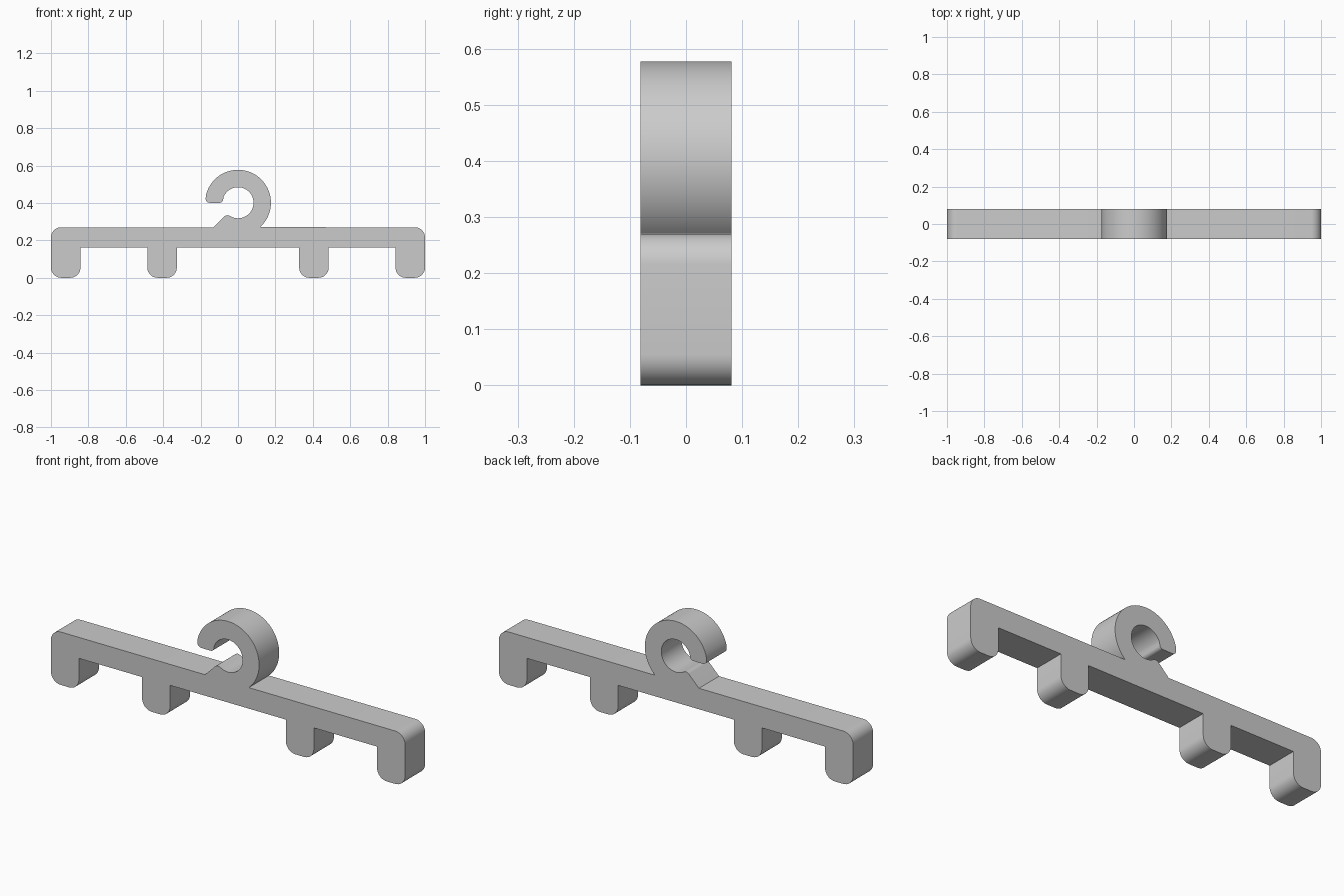
import bpy
import bmesh
from math import cos, sin, tan, radians
from mathutils import Vector

cube = bpy.data.objects.get("Cube")
if cube:
    bpy.data.objects.remove(cube, do_unlink=True)

DEPTH = 0.162
TOP, UNDER = 0.27, 0.163          # bar top and underside
LEG, ROUND = 0.158, 0.055         # leg width and corner radius
HOOK_Z, OUTER, INNER = 0.401, 0.176, 0.083


def arc(radius, start, end, steps):
    """Points of a hook arc, as sharp outline corners."""
    angles = [radians(start + (end - start) * i / steps) for i in range(steps + 1)]
    return [(radius * cos(a), HOOK_Z + radius * sin(a), 0) for a in angles]


def fillet(corners, steps=10):
    """Round each (x, z, radius) corner of a closed outline."""
    out = []
    for i, (x, z, r) in enumerate(corners):
        p = Vector((x, z))
        if r == 0:
            out.append(p)
            continue
        a = (Vector(corners[i - 1][:2]) - p).normalized()
        b = (Vector(corners[(i + 1) % len(corners)][:2]) - p).normalized()
        half = a.angle(b) / 2
        centre = p + (a + b).normalized() * (r / sin(half))
        start = (p + a * (r / tan(half)) - centre).normalized()
        end = (p + b * (r / tan(half)) - centre).normalized()
        out += [centre + start.slerp(end, k / steps) * r for k in range(steps + 1)]
    return out


# Underside with four legs, from left to right
outline = [(-1, TOP, ROUND)]
for left in (-1, -0.485, 0.485 - LEG, 1 - LEG):
    right = left + LEG
    if left > -1:
        outline.append((left, UNDER, 0))
    outline += [(left, 0, ROUND), (right, 0, ROUND)]
    if right < 0.99:
        outline.append((right, UNDER, 0))
outline.append((1, TOP, ROUND))

# Open hook: outer arc, blunt tip, inner arc, sloping lip
outline += arc(OUTER, -48, 166, 54)
outline += [(-OUTER, HOOK_Z, 0.022), (-INNER, HOOK_Z, 0.018)]
outline += arc(INNER, 158, -110, 60)
outline += [(-0.061, 0.339, 0.022), (-0.13, TOP, 0)]

# Extrude the outline through the depth
bm = bmesh.new()
face = bm.faces.new([bm.verts.new((p.x, -DEPTH / 2, p.y)) for p in fillet(outline)])
extruded = bmesh.ops.extrude_face_region(bm, geom=[face], use_keep_orig=True)
bmesh.ops.translate(bm, vec=(0, DEPTH, 0),
                    verts=[v for v in extruded["geom"] if isinstance(v, bmesh.types.BMVert)])
bmesh.ops.recalc_face_normals(bm, faces=bm.faces)
mesh = bpy.data.meshes.new("hanger_bar")
bm.to_mesh(mesh)
bm.free()
hanger = bpy.data.objects.new("hanger_bar", mesh)
bpy.context.collection.objects.link(hanger)

# Plain grey plastic
grey = bpy.data.materials.new("light_grey")
grey.use_nodes = True
grey.diffuse_color = (0.6, 0.6, 0.6, 1)
grey.node_tree.nodes["Principled BSDF"].inputs["Base Color"].default_value = (0.6, 0.6, 0.6, 1)
mesh.materials.append(grey)

# Smooth the curves, keep the edges sharp
bpy.ops.object.select_all(action="DESELECT")
hanger.select_set(True)
bpy.context.view_layer.objects.active = hanger
bpy.ops.object.shade_smooth_by_angle(angle=radians(30))
